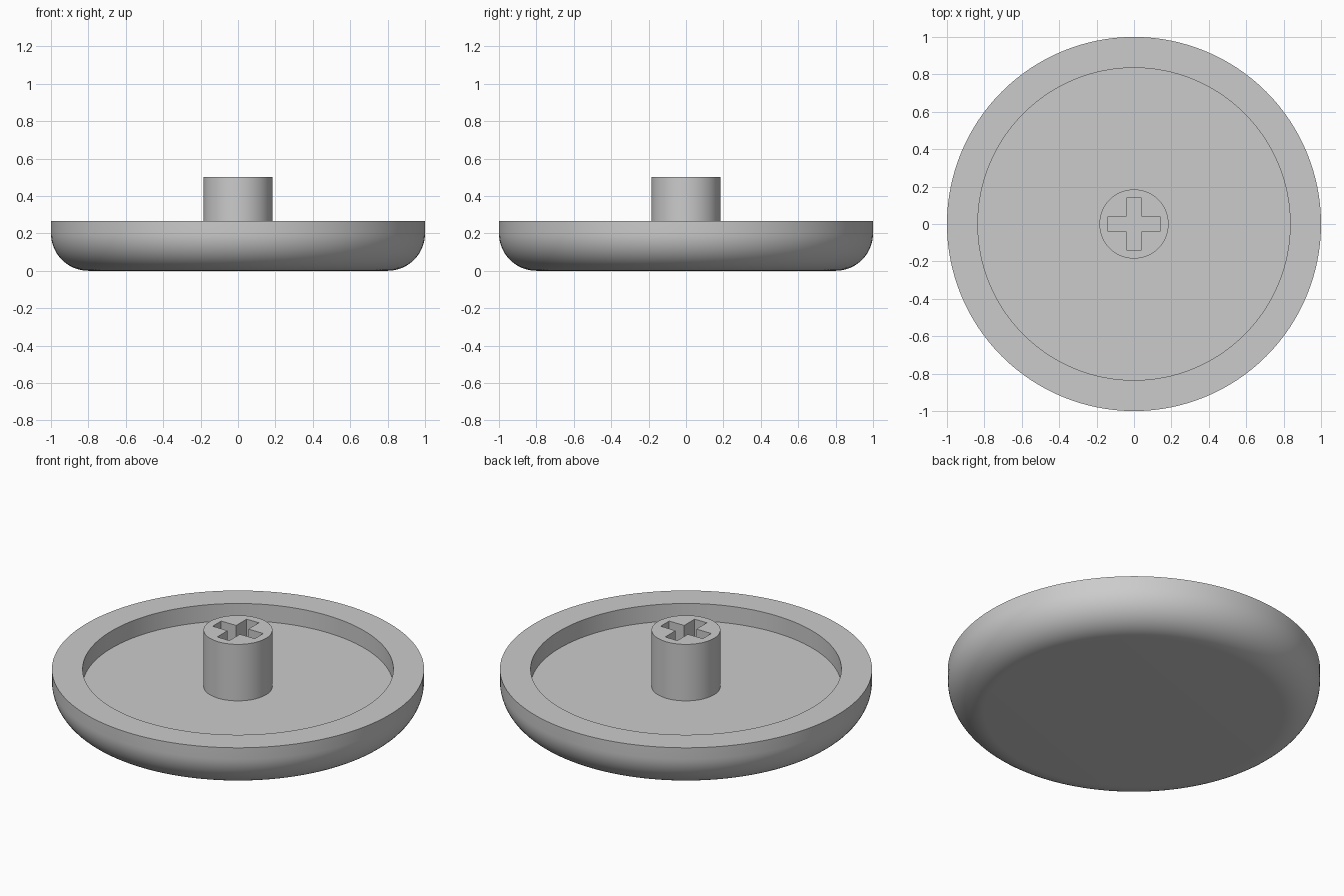
import bpy
import bmesh
import math

cube = bpy.data.objects.get("Cube")
if cube:
    bpy.data.objects.remove(cube)

SEGMENTS = 128
RIM_Z, FLOOR_Z, STEM_Z = 0.267, 0.165, 0.5
RIM_INNER, STEM_R = 0.835, 0.185
FILLET = 0.2
SLOT_LONG, SLOT_HALF = 0.138, 0.04

grey = bpy.data.materials.new("plain grey")
grey.use_nodes = True
colour = (0.6, 0.6, 0.6, 1)
grey.diffuse_color = colour
grey.node_tree.nodes["Principled BSDF"].inputs["Base Color"].default_value = colour


def finish(name, bm):
    """Turn a bmesh into a smooth-shaded object with sharp edges kept."""
    bmesh.ops.recalc_face_normals(bm, faces=bm.faces)
    mesh = bpy.data.meshes.new(name)
    bm.to_mesh(mesh)
    bm.free()
    mesh.materials.append(grey)
    obj = bpy.data.objects.new(name, mesh)
    bpy.context.collection.objects.link(obj)
    bpy.ops.object.select_all(action="DESELECT")
    obj.select_set(True)
    bpy.context.view_layer.objects.active = obj
    bpy.ops.object.shade_smooth_by_angle(angle=math.radians(30))
    return obj


def add_loop(bm, points):
    """Closed loop of edges through flat points at floor height."""
    verts = [bm.verts.new((x, y, FLOOR_Z)) for x, y in points]
    return [bm.edges.new((v, verts[i - 1])) for i, v in enumerate(verts)]


# Dish: rounded underside, straight wall, flat rim and recessed floor
profile = [(0, 0)]
for i in range(17):
    a = math.pi / 2 * i / 16
    profile.append((1 - FILLET + FILLET * math.sin(a), FILLET - FILLET * math.cos(a)))
profile += [(1, RIM_Z), (RIM_INNER, RIM_Z), (RIM_INNER, FLOOR_Z), (0, FLOOR_Z)]

bm = bmesh.new()
verts = [bm.verts.new((r, 0, z)) for r, z in profile]
edges = [bm.edges.new(pair) for pair in zip(verts, verts[1:])]
bmesh.ops.spin(bm, geom=verts + edges, cent=(0, 0, 0), axis=(0, 0, 1),
               angle=math.tau, steps=SEGMENTS, use_merge=True)
bmesh.ops.remove_doubles(bm, verts=bm.verts, dist=0.0001)
finish("dish", bm)

# Stem: round post with a cross-shaped socket
bm = bmesh.new()
circle = [(STEM_R * math.cos(math.tau * i / 64), STEM_R * math.sin(math.tau * i / 64))
          for i in range(64)]
cross = []
for sx, sy in ((1, 1), (-1, 1), (-1, -1), (1, -1)):
    corner = [(sx * SLOT_LONG, sy * SLOT_HALF), (sx * SLOT_HALF, sy * SLOT_HALF),
              (sx * SLOT_HALF, sy * SLOT_LONG)]
    cross += corner if sx * sy > 0 else corner[::-1]
outline = add_loop(bm, circle) + add_loop(bm, cross)
bmesh.ops.triangle_fill(bm, edges=outline, use_beauty=True)
ring = bmesh.ops.extrude_face_region(bm, geom=bm.faces[:], use_keep_orig=True)
top = [g for g in ring["geom"] if isinstance(g, bmesh.types.BMVert)]
bmesh.ops.translate(bm, verts=top, vec=(0, 0, STEM_Z - FLOOR_Z))
finish("stem", bm)
